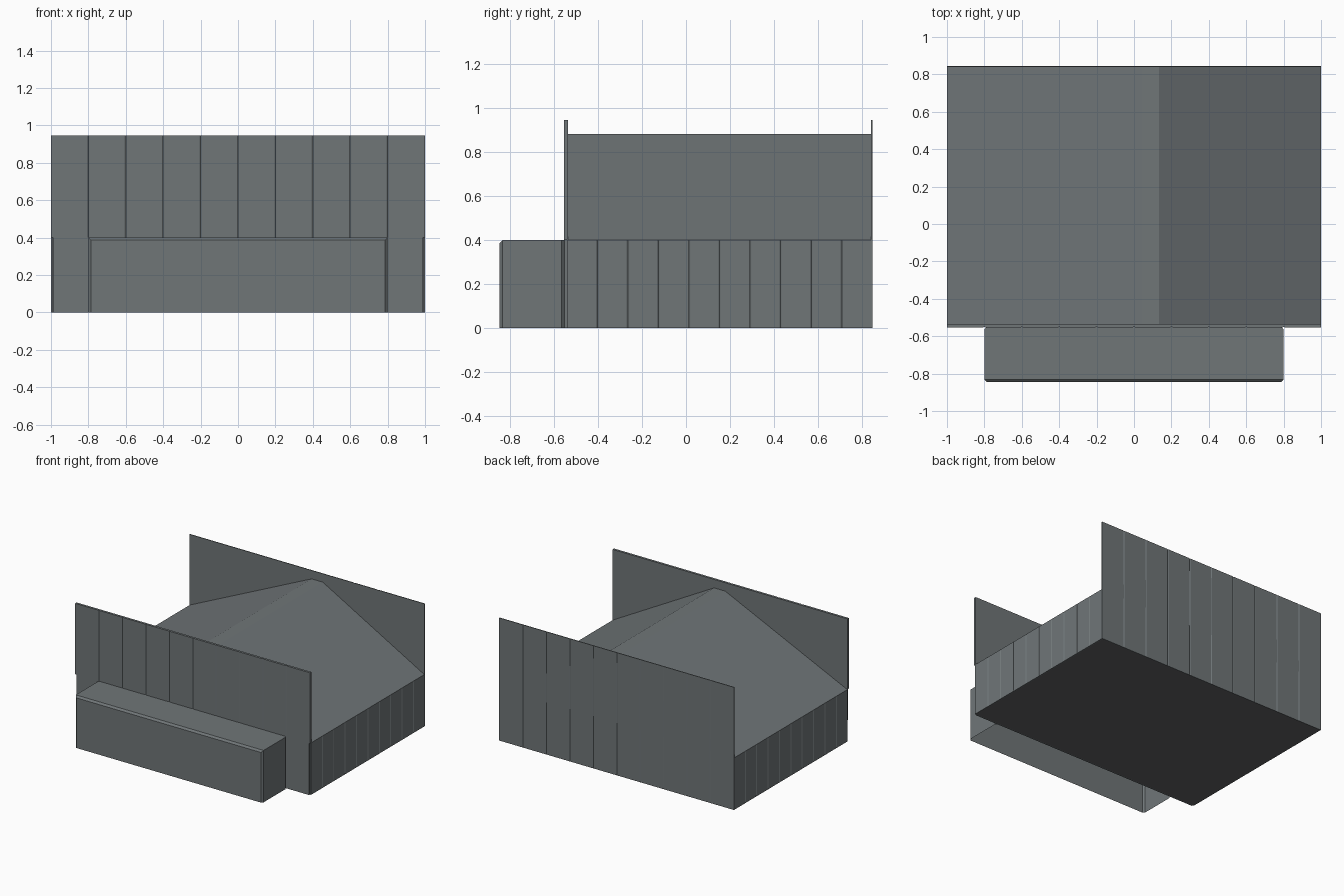
import bpy, bmesh
from mathutils import Vector

cube = bpy.data.objects.get("Cube")
if cube:
    bpy.data.objects.remove(cube)


def material(name, color):
    m = bpy.data.materials.new(name)
    m.use_nodes = True
    m.diffuse_color = color
    m.node_tree.nodes["Principled BSDF"].inputs["Base Color"].default_value = color
    return m


GREY = material("slate_grey", (0.16, 0.18, 0.187, 1))
DARK = material("dark_grey", (0.115, 0.12, 0.125, 1))

FRONT, BACK = -0.54, 0.845
EAVES, RIDGE, TOP = 0.40, 0.88, 0.945


def add_object(name, bm, mat):
    mesh = bpy.data.meshes.new(name)
    bm.to_mesh(mesh)
    bm.free()
    mesh.materials.append(mat)
    obj = bpy.data.objects.new(name, mesh)
    bpy.context.collection.objects.link(obj)
    return obj


def prism(name, outline, direction, mat):
    """Closed outline extruded along a direction."""
    bm = bmesh.new()
    face = bm.faces.new([bm.verts.new(p) for p in outline])
    ext = bmesh.ops.extrude_face_region(bm, geom=[face], use_keep_orig=True)
    verts = [g for g in ext["geom"] if isinstance(g, bmesh.types.BMVert)]
    bmesh.ops.translate(bm, vec=direction, verts=verts)
    bmesh.ops.recalc_face_normals(bm, faces=bm.faces)
    return add_object(name, bm, mat)


def siding(name, start, end, z0, z1, thick, count=10, gap=0.012, depth=0.004):
    """Upright cladding with narrow V seams; the outside is right of start to end."""
    a, b = Vector((*start, z0)), Vector((*end, z0))
    run = (b - a).normalized()
    out = Vector((run.y, -run.x, 0))
    width = (b - a).length / count
    pts = [a]
    for i in range(1, count):
        seam = a + run * width * i
        pts += [seam - run * gap / 2, seam - out * depth, seam + run * gap / 2]
    pts += [b, b - out * thick, a - out * thick]
    return prism(name, pts, Vector((0, 0, z1 - z0)), GREY)


# Clad walls and the two parapets
siding("right_wall", (1, FRONT), (1, BACK), 0, EAVES, 0.008)
siding("left_wall", (-1, BACK), (-1, FRONT), 0, EAVES, 0.008)
siding("back_parapet_wall", (1, BACK), (-1, BACK), 0, TOP, 0.006)
siding("front_parapet", (-1, -0.553), (1, -0.553), EAVES, TOP, 0.018)

# Plain lower front wall
prism("front_lower_wall",
      [(-0.99, -0.55, 0), (0.99, -0.55, 0), (0.99, -0.535, 0), (-0.99, -0.535, 0)],
      Vector((0, 0, EAVES)), GREY)

# Off-centre pitched roof with a narrow flat ridge
prism("roof",
      [(x, -0.537, z) for x, z in
       ((-1, EAVES), (1, EAVES), (0.135, RIDGE), (0.04, RIDGE))],
      Vector((0, BACK - 0.003 + 0.537, 0)), GREY)

# Floor
prism("floor", [(-1, FRONT, 0), (1, FRONT, 0), (1, BACK, 0), (-1, BACK, 0)],
      Vector((0, 0, 0.003)), DARK)

# Loading annex: open underneath, with bevelled outer edges
bm = bmesh.new()
bmesh.ops.create_cube(bm, size=1)
for v in bm.verts:
    v.co = (v.co.x * 1.6, v.co.y * 0.295 - 0.6975, (v.co.z + 0.5) * EAVES)
bm.normal_update()
open_faces = [f for f in bm.faces if f.normal.z < -0.5]
bmesh.ops.delete(bm, geom=open_faces, context="FACES")
edges = [e for e in bm.edges
         if not e.is_boundary and all(v.co.y < -0.7 for v in e.verts)]
edges += [e for e in bm.edges
          if abs(e.verts[0].co.z - e.verts[1].co.z) > 0.1 and e not in edges]
bmesh.ops.bevel(bm, geom=edges, offset=0.014, segments=1, affect="EDGES")
annex = add_object("front_annex", bm, GREY)
